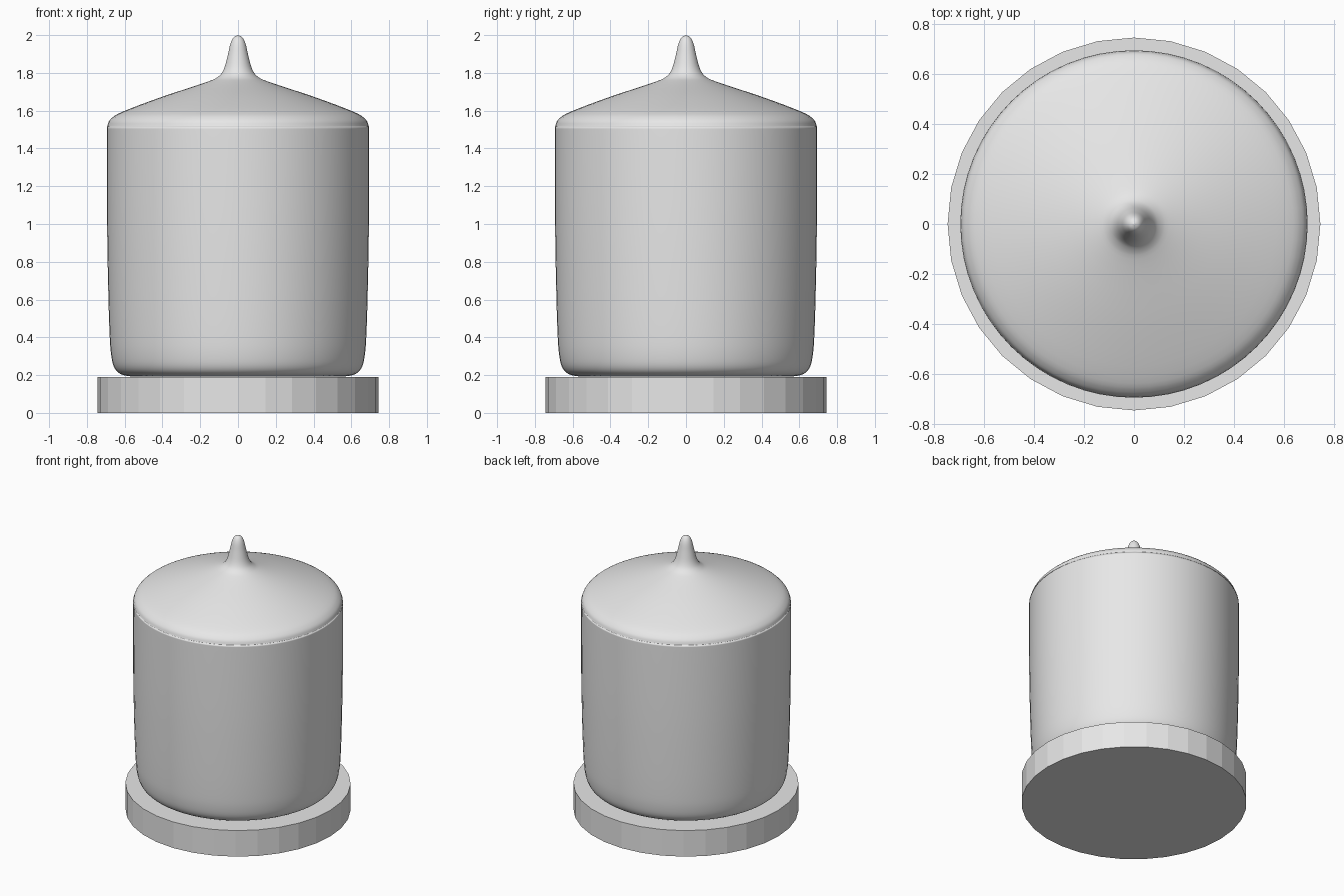
import bpy
import bmesh
import math
from mathutils import Vector

cube = bpy.data.objects.get("Cube")
if cube:
    bpy.data.objects.remove(cube, do_unlink=True)

grey = bpy.data.materials.new("plain_grey")
grey.use_nodes = True
color = (0.8, 0.8, 0.8, 1)
grey.diffuse_color = color
grey.node_tree.nodes["Principled BSDF"].inputs["Base Color"].default_value = color


def smooth_profile(points, steps):
    """Run a Catmull-Rom curve through (radius, height) points."""
    pts = [Vector(p) for p in points]
    pts = [pts[0]] + pts + [pts[-1]]
    out = []
    for a, b, c, d in zip(pts, pts[1:], pts[2:], pts[3:]):
        for i in range(steps):
            t = i / steps
            out.append(b + (c - a) * t / 2
                       + (a * 2 - b * 5 + c * 4 - d) * t * t / 2
                       + (b * 3 - a - c * 3 + d) * t ** 3 / 2)
    return out + [pts[-1]]


def lathe(name, profile, sides):
    """Spin a profile that starts and ends on the z axis."""
    bm = bmesh.new()
    verts = [bm.verts.new((max(r, 0), 0, z)) for r, z in profile]
    edges = [bm.edges.new(pair) for pair in zip(verts, verts[1:])]
    bmesh.ops.spin(bm, geom=verts + edges, axis=(0, 0, 1), cent=(0, 0, 0),
                   angle=math.tau, steps=sides, use_merge=True)
    bmesh.ops.remove_doubles(bm, verts=bm.verts, dist=0.0005)
    bmesh.ops.recalc_face_normals(bm, faces=bm.faces)
    mesh = bpy.data.meshes.new(name)
    bm.to_mesh(mesh)
    bm.free()
    mesh.materials.append(grey)
    obj = bpy.data.objects.new(name, mesh)
    bpy.context.collection.objects.link(obj)
    return obj


# Faceted round base
lathe("base", [(0, 0), (0.745, 0), (0.745, 0.19), (0, 0.19)], 32)

# Smooth body with rounded foot, sloping shoulder and pointed tip
outline = [(0.56, 0.192), (0.62, 0.205), (0.655, 0.24), (0.672, 0.31),
           (0.68, 0.42), (0.687, 0.65), (0.693, 1.0), (0.694, 1.46),
           (0.691, 1.52), (0.672, 1.557), (0.61, 1.595), (0.4, 1.674),
           (0.17, 1.75), (0.105, 1.78), (0.075, 1.82), (0.055, 1.89),
           (0.04, 1.955), (0.023, 1.988), (0, 2.0)]
body = lathe("body", [(0, 0.192)] + smooth_profile(outline, 4), 64)
body.data.shade_smooth()
